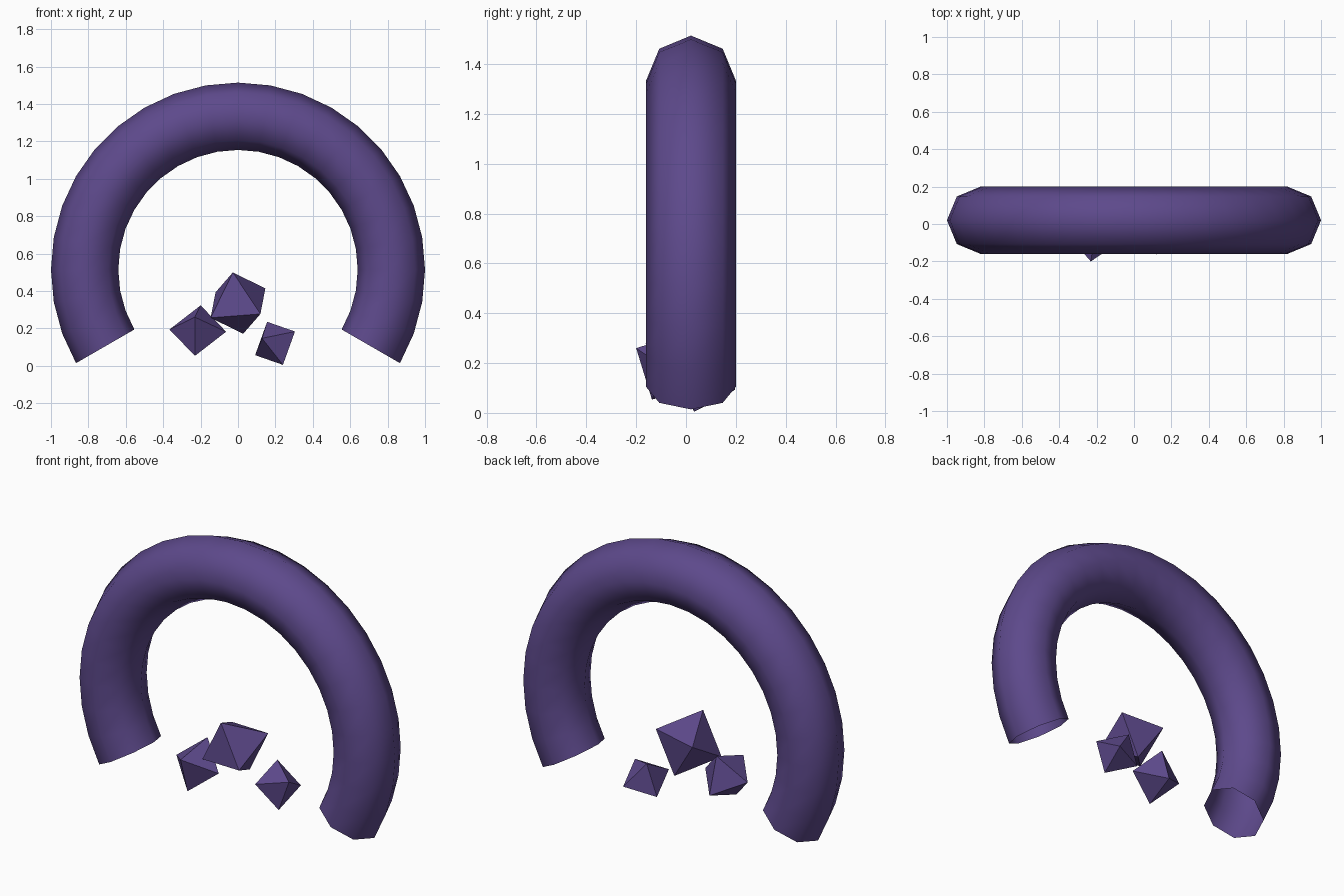
import bpy, bmesh
from math import sin, cos, pi, radians
from mathutils import Vector, Matrix

if "Cube" in bpy.data.objects:
    bpy.data.objects.remove(bpy.data.objects["Cube"])

purple = bpy.data.materials.new("purple")
purple.diffuse_color = (0.11, 0.067, 0.26, 1)
purple.use_nodes = True
purple.node_tree.nodes["Principled BSDF"].inputs["Base Color"].default_value = purple.diffuse_color


def make_object(name, bm):
    bmesh.ops.recalc_face_normals(bm, faces=bm.faces)
    mesh = bpy.data.meshes.new(name)
    bm.to_mesh(mesh)
    bm.free()
    mesh.materials.append(purple)
    obj = bpy.data.objects.new(name, mesh)
    bpy.context.collection.objects.link(obj)
    return obj


# arch: open 240 degree ring with an eight-sided tube
def arch(centre, major, tube, segments=24, sides=8):
    bm = bmesh.new()
    rings = []
    for i in range(segments + 1):
        a = radians(-30 + 240 * i / segments)
        ring = []
        for j in range(sides):
            t = 2 * pi * j / sides
            r = major + tube * cos(t)
            ring.append(bm.verts.new(Vector((r * cos(a), tube * sin(t), r * sin(a))) + centre))
        rings.append(ring)
    for r0, r1 in zip(rings, rings[1:]):
        for j in range(sides):
            k = (j + 1) % sides
            bm.faces.new((r0[j], r0[k], r1[k], r1[j]))
    # outward normals on the open tube
    obj = make_object("arch", bm)
    for p in obj.data.polygons:
        p.use_smooth = True
    return obj


# crystal: regular octahedron turned so two of its axes point along front and up
def crystal(name, centre, radius, front, up):
    f = Vector(front).normalized()
    u = Vector(up)
    u = (u - f * u.dot(f)).normalized()
    turn = Matrix((f, u, f.cross(u))).transposed()
    bm = bmesh.new()
    axes = [[bm.verts.new(turn @ Vector([s * radius if k == n else 0 for k in range(3)]) + Vector(centre))
             for s in (1, -1)] for n in range(3)]
    for a in axes[0]:
        for b in axes[1]:
            for c in axes[2]:
                bm.faces.new((a, b, c))
    return make_object(name, bm)


arch(Vector((0, 0.02, 0.514)), 0.82, 0.18)

# loose crystals under the arch
crystal("large_crystal", (0, -0.025, 0.335), 0.191, (0.12, -0.137, -0.058), (-0.03, -0.09, 0.165))
crystal("left_crystal", (-0.215, -0.066, 0.188), 0.153, (-0.016, -0.134, 0.072), (0.015, 0.07, 0.134))
crystal("right_crystal", (0.198, 0.086, 0.12), 0.134, (-0.07, -0.112, 0.027), (-0.043, 0.055, 0.117))
